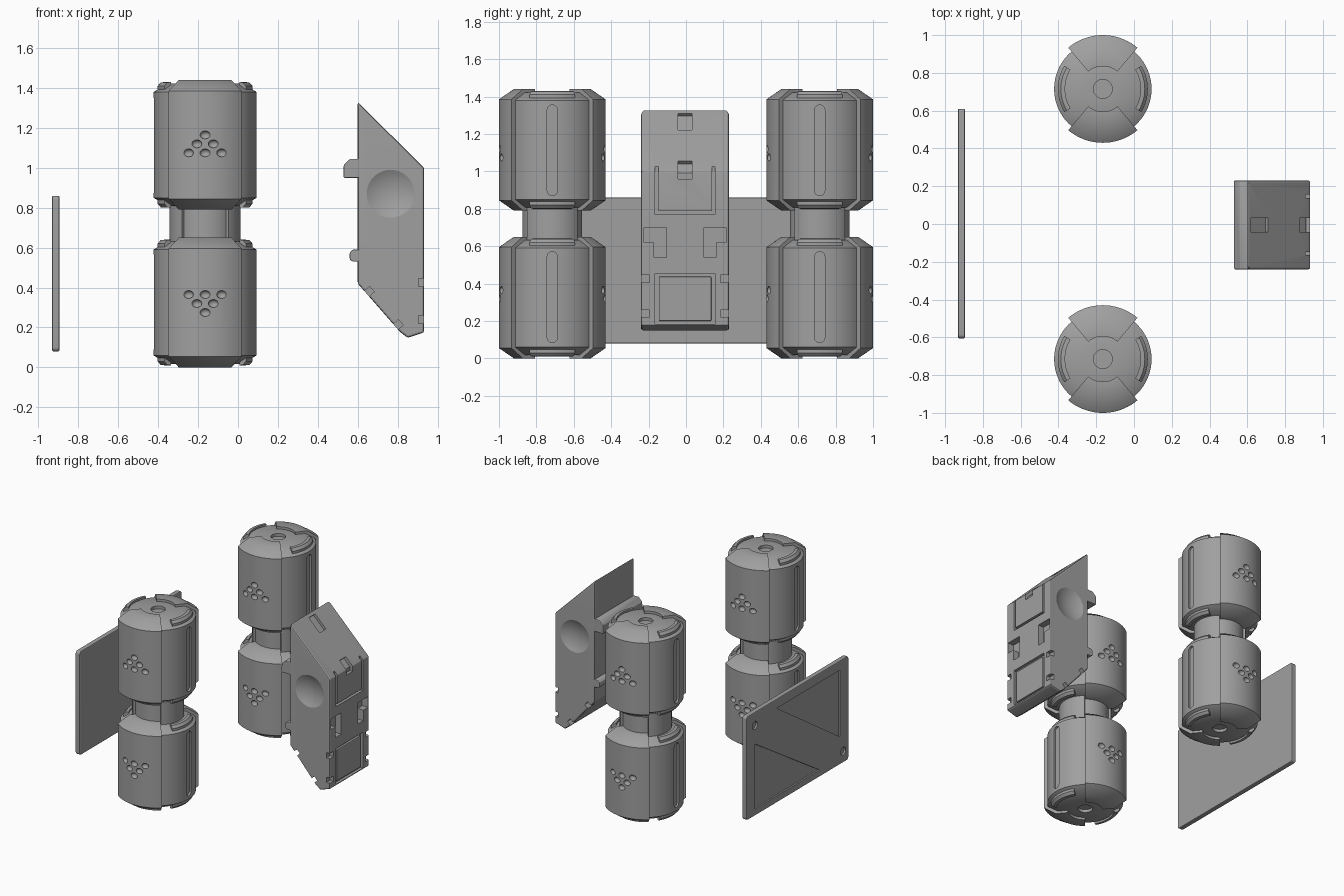
import bpy, bmesh, math
from mathutils import Vector, Matrix

if "Cube" in bpy.data.objects:
    bpy.data.objects.remove(bpy.data.objects["Cube"])

BX, BY = -0.165, 0.715          # barrel axis position
CY = -0.005                     # case centre in y
GREY = bpy.data.materials.new("dark_grey")
GREY.diffuse_color = (.35, .35, .35, 1)
GREY.use_nodes = True
GREY.node_tree.nodes["Principled BSDF"].inputs["Base Color"].default_value = GREY.diffuse_color


def finish(name, bm):
    bmesh.ops.remove_doubles(bm, verts=bm.verts, dist=1e-5)
    bmesh.ops.recalc_face_normals(bm, faces=bm.faces)
    me = bpy.data.meshes.new(name)
    bm.to_mesh(me)
    bm.free()
    me.materials.append(GREY)
    ob = bpy.data.objects.new(name, me)
    bpy.context.collection.objects.link(ob)
    return ob


def prism(bm, pts, axis, lo, hi):
    """Extrude a 2D outline along x (points are y,z) or y (points are x,z)."""
    put = (lambda u, v, d: (d, u, v)) if axis == 'x' else (lambda u, v, d: (u, d, v))
    a = [bm.verts.new(put(u, v, lo)) for u, v in pts]
    b = [bm.verts.new(put(u, v, hi)) for u, v in pts]
    bm.faces.new(a)
    bm.faces.new(b[::-1])
    for i in range(len(pts)):
        j = (i + 1) % len(pts)
        bm.faces.new((a[i], b[i], b[j], a[j]))


def rect(u0, u1, v0, v1):
    return [(u0, v0), (u1, v0), (u1, v1), (u0, v1)]


def arc(u, v, r, a0, a1, n=8):
    angs = [math.radians(a0 + (a1 - a0) * i / n) for i in range(n + 1)]
    return [(u + r * math.cos(a), v + r * math.sin(a)) for a in angs]


def round_rect(u0, u1, v0, v1, r):
    return (arc(u1 - r, v1 - r, r, 0, 90) + arc(u0 + r, v1 - r, r, 90, 180)
            + arc(u0 + r, v0 + r, r, 180, 270) + arc(u1 - r, v0 + r, r, 270, 360))


def lathe(bm, prof, mid=0, half=180, steps=64):
    """Sweep an (r, z) outline about z; partial sweeps get end caps."""
    full = half == 180
    rings = []
    for i in range(steps if full else steps + 1):
        a = math.radians(mid - half + 2 * half * i / steps)
        rings.append([bm.verts.new((r * math.cos(a), r * math.sin(a), z)) for r, z in prof])
    n = len(prof)
    for i in range(steps):
        p, q = rings[i], rings[(i + 1) % len(rings)]
        for k in range(n - (1 if full else 0)):
            m = (k + 1) % n
            bm.faces.new((p[k], q[k], q[m], p[m]))
    if full:
        bmesh.ops.remove_doubles(bm, verts=bm.verts, dist=1e-5)
    else:
        bm.faces.new(rings[0])
        bm.faces.new(rings[-1][::-1])


def bake(ob, cutter_bm=None, bevel=0):
    """Apply an optional bevel and an optional boolean cut to the mesh."""
    if bevel:
        b = ob.modifiers.new("bevel", 'BEVEL')
        b.width, b.segments, b.limit_method = bevel, 2, 'ANGLE'
    cut = None
    if cutter_bm:
        cut = finish("cutter", cutter_bm)
        cut.hide_render = True
        m = ob.modifiers.new("cut", 'BOOLEAN')
        m.operation, m.solver, m.object = 'DIFFERENCE', 'EXACT', cut
    dg = bpy.context.evaluated_depsgraph_get()
    me = bpy.data.meshes.new_from_object(ob.evaluated_get(dg))
    ob.modifiers.clear()
    ob.data = me
    if cut:
        bpy.data.objects.remove(cut)
    return ob


# Barrel body with end dimples and vertical grooves on both x sides
bm = bmesh.new()
low = [(0, .04), (.05, .04), (.05, .018), (.19, .018), (.258, .06)]
lathe(bm, low + [(r, .65 - z) for r, z in low[::-1]])
body = finish("barrel_body", bm)
cut = bmesh.new()
for s in (-1, 1):
    a, b = sorted((s * .243, s * .3))
    prism(cut, round_rect(-.027, .027, .085, .57, .0265), 'x', a, b)
bake(body, cut)
unit = [body]

# Raised front and back shells with dimples, plus arc ribs on the ends
for s, side in ((-1, "front"), (1, "back")):
    bm = bmesh.new()
    lathe(bm, [(.12, 0), (.205, 0), (.285, .055), (.285, .595), (.205, .65), (.12, .65)], s * 90, 40, 20)
    shell = finish("barrel_shell_" + side, bm)
    cut = bmesh.new()
    for row in range(3):
        for i in range(row + 1):
            x = (i - row / 2) * .083
            y = s * math.sqrt(.285 ** 2 - x * x)
            mat = Matrix.Translation((x, y, .275 + .045 * row)) @ Matrix.Diagonal((.026, .02, .02, 1))
            bmesh.ops.create_uvsphere(cut, u_segments=16, v_segments=8, radius=1, matrix=mat)
    unit.append(bake(shell, cut))
    bm = bmesh.new()
    for z0, d in ((0, 1), (.65, -1)):
        prof = [(.2, .010), (.222, .012), (.238, .03), (.238, .07), (.2, .07)]
        lathe(bm, [(r, z0 + d * z) for r, z in prof], 90 + s * 90, 31, 16)
    unit.append(finish("barrel_rib_" + side, bm))

# Place four units: the upper ones mirror the lower ones
for ob in unit:
    src, base = ob.data, ob.name
    for y, yn in ((-BY, "near"), (BY, "far")):
        for flip, zn in ((1, "lower"), (-1, "upper")):
            bm = bmesh.new()
            bm.from_mesh(src)
            for v in bm.verts:
                v.co = Vector((v.co.x + BX, v.co.y + y, v.co.z if flip > 0 else 1.44 - v.co.z))
            finish(f"{base}_{yn}_{zn}", bm)
    bpy.data.objects.remove(ob)

# Necks joining the units
for y, yn in ((-BY, "near"), (BY, "far")):
    bm = bmesh.new()
    lathe(bm, [(0, .62), (.16, .62), (.16, .82), (0, .82)])
    for mid in (0, 180):
        lathe(bm, [(.12, .62), (.178, .62), (.178, .82), (.12, .82)], mid, 49, 20)
    finish("neck_" + yn, bm).location = (BX, y, 0)

# Flat plate with triangular recesses and screw holes on the outer face
bm = bmesh.new()
prism(bm, round_rect(-.605, .61, .08, .86, .02), 'x', -.932, -.895)
plate = finish("plate", bm)
cut = bmesh.new()
prism(cut, [(.25, .79), (-.5, .79), (-.5, .29)], 'x', -.96, -.92)
prism(cut, [(.51, .62), (.51, .13), (-.26, .13)], 'x', -.96, -.92)
for y, z in ((.51, .76), (-.54, .165)):
    prism(cut, arc(y, z, .03, 0, 342, 19), 'x', -.96, -.918)
bake(plate, cut, .006)

# Case: slanted block
bm = bmesh.new()
prism(bm, [(.6, 1.33), (.933, 1.0), (.933, .175), (.85, .148), (.81, .18), (.6, .42)], 'y', CY - .235, CY + .235)
case = bake(finish("case", bm), None, .01)
cut = bmesh.new()
# slots on the slope and at the corner
prism(cut, [(.72, 1.23), (.63, 1.32), (.607, 1.297), (.697, 1.207)], 'y', CY - .037, CY + .037)
prism(cut, [(.91, .96), (.95, .96), (.95, 1.01), (.89, 1.07), (.86, 1.04), (.91, .99)], 'y', CY - .037, CY + .037)
# U groove and lower panel recess
prism(cut, [(CY - .16, 1.05), (CY - .16, .77), (CY + .16, .77), (CY + .16, 1.05), (CY + .143, 1.05),
            (CY + .143, .787), (CY - .143, .787), (CY - .143, 1.05)], 'x', .908, .96)
prism(cut, rect(CY - .16, CY + .16, .185, .455), 'x', .912, .96)
for s in (-1, 1):
    # rounded top corners
    quarter = [(CY + s * p, q) for p, q in arc(.2, 1.297, .035, 0, 90)]
    prism(cut, quarter + [(CY + s * .2, 1.36), (CY + s * .26, 1.36), (CY + s * .26, 1.297)], 'x', .58, .75)
    # L-shaped pockets, side notches, underside notches and round dishes
    pocket = [(.1, .54), (.165, .54), (.165, .62), (.22, .62), (.22, .7), (.1, .7)]
    prism(cut, [(CY + s * p, q) for p, q in pocket], 'x', .885, .96)
    a, b = sorted((CY + s * .19, CY + s * .26))
    for z in (.22, .405):
        prism(cut, rect(a, b, z, z + .04), 'x', .905, .96)
    for x, z in ((.645, .369), (.79, .203)):
        c, t, n = Vector((x, z)), Vector((.66, -.75)) * .018, Vector((.75, .66)) * .035
        prism(cut, [tuple(p) for p in (c - t - n, c + t - n, c + t + n, c - t + n)], 'y', a, b)
    bmesh.ops.create_uvsphere(cut, u_segments=96, v_segments=64, radius=.255,
                              matrix=Matrix.Translation((.765, CY + s * .46, .87)))
bake(case, cut)

# Case details: lower panel and rear hook rails
bm = bmesh.new()
prism(bm, rect(CY - .14, CY + .14, .2, .437), 'x', .9, .928)
bake(finish("lower_panel", bm), None, .005)
bm = bmesh.new()
prism(bm, [(.62, 1.045), (.562, 1.045), (.53, 1.015), (.53, .95), (.62, .95)], 'y', CY - .235, CY + .235)
prism(bm, [(.62, .59), (.575, .59), (.56, .575), (.56, .54), (.575, .53), (.62, .53)], 'y', CY - .235, CY + .235)
bake(finish("rear_hooks", bm), None, .005)

# Smooth shading: soft chamfers on the barrels, crisp edges on the case and plate
for prefix, angle in ((("barrel", "neck"), 40), (("plate", "case", "lower", "rear"), 18)):
    bpy.ops.object.select_all(action='DESELECT')
    for o in bpy.context.scene.objects:
        if o.name.startswith(prefix):
            o.select_set(True)
            bpy.context.view_layer.objects.active = o
    bpy.ops.object.shade_smooth_by_angle(angle=math.radians(angle))
